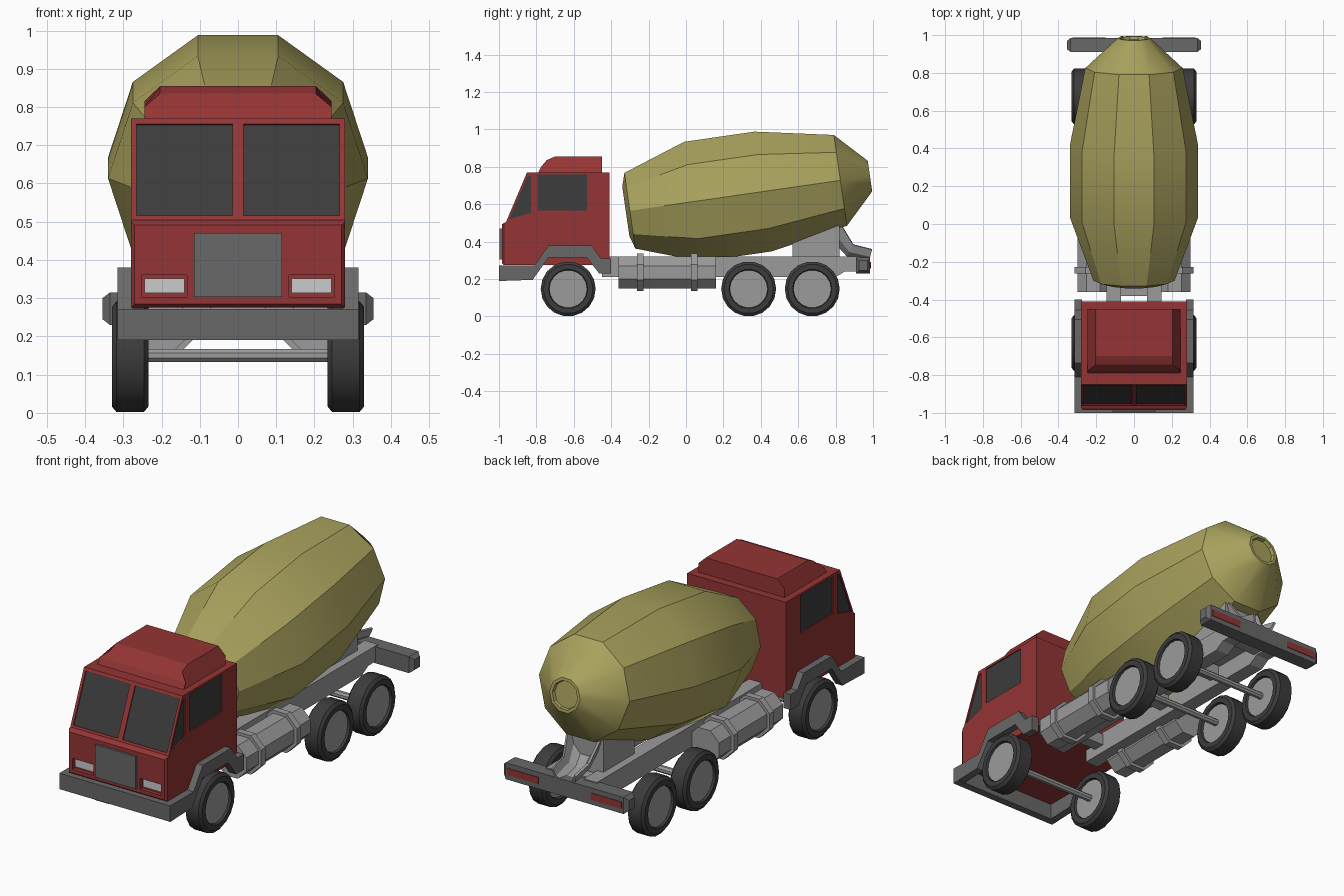
import bpy, bmesh
from math import sin, cos, pi, radians
from mathutils import Vector, Matrix

if "Cube" in bpy.data.objects:
    bpy.data.objects.remove(bpy.data.objects["Cube"])


def material(name, rgb):
    m = bpy.data.materials.new(name)
    m.diffuse_color = (*rgb, 1)
    m.use_nodes = True
    m.node_tree.nodes["Principled BSDF"].inputs["Base Color"].default_value = m.diffuse_color
    return m


RED = material("red", (0.30, 0.035, 0.035))
OLIVE = material("olive", (0.40, 0.36, 0.11))
BLACK = material("black", (0.045, 0.045, 0.045))
DARK = material("dark_grey", (0.14, 0.14, 0.14))
GREY = material("grey", (0.33, 0.33, 0.33))
LIGHT = material("light", (0.6, 0.6, 0.6))


def finish(name, bm, mat=GREY, mirror=False, smooth=None):
    bmesh.ops.recalc_face_normals(bm, faces=bm.faces)
    me = bpy.data.meshes.new(name)
    bm.to_mesh(me)
    bm.free()
    ob = bpy.data.objects.new(name, me)
    bpy.context.collection.objects.link(ob)
    me.materials.append(mat)
    if mirror:
        ob.modifiers.new("mirror", 'MIRROR').use_mirror_merge = False
    if smooth:
        bpy.ops.object.select_all(action='DESELECT')
        bpy.context.view_layer.objects.active = ob
        ob.select_set(True)
        bpy.ops.object.shade_smooth_by_angle(angle=radians(smooth))
    return ob


def prism_bm(profile, x0, x1):
    """Extrude a (y, z) outline from x0 to x1."""
    bm = bmesh.new()
    a = [bm.verts.new((x0, y, z)) for y, z in profile]
    b = [bm.verts.new((x1, y, z)) for y, z in profile]
    n = len(a)
    bm.faces.new(a)
    bm.faces.new(b[::-1])
    for i in range(n):
        j = (i + 1) % n
        bm.faces.new((a[i], b[i], b[j], a[j]))
    bmesh.ops.recalc_face_normals(bm, faces=bm.faces)
    return bm


def prism(name, profile, x0, x1, mat=GREY, mirror=False):
    return finish(name, prism_bm(profile, x0, x1), mat, mirror)


def rect(y0, y1, z0, z1):
    return [(y0, z0), (y1, z0), (y1, z1), (y0, z1)]


def lathe(name, profile, n, mat, matrix, phase=0.5, mirror=False, smooth=30, closed=False):
    """Revolve (t, r) stations about the local y axis."""
    bm = bmesh.new()
    rings = []
    for t, r in profile:
        angles = [2 * pi * (k + phase) / n for k in range(n)]
        rings.append([bm.verts.new((r * sin(a), t, r * cos(a))) for a in angles])
    pairs = list(zip(rings, rings[1:])) + ([(rings[-1], rings[0])] if closed else [])
    for p, q in pairs:
        for k in range(n):
            j = (k + 1) % n
            bm.faces.new((p[k], p[j], q[j], q[k]))
    if not closed:
        bm.faces.new(rings[0])
        bm.faces.new(rings[-1])
    bm.transform(matrix)
    return finish(name, bm, mat, mirror, smooth)


# cab shell with a raised, chamfered lower front
bm = prism_bm([(-0.973, 0.275), (-0.41, 0.275), (-0.41, 0.77), (-0.85, 0.77), (-0.962, 0.505),
               (-0.973, 0.5)], -0.28, 0.28)
front = max((f for f in bm.faces if f.normal.y < -0.99), key=lambda f: f.calc_area())
bmesh.ops.inset_region(bm, faces=[front], thickness=0.013, depth=0.012)
cab = finish("cab", bm, RED)


# recessed panes: each cuts the cab and sits at the bottom of the recess
def recess(name, cut, pane, cx, px, mat):
    c = prism(name + "_cutter", cut, *cx, mat=RED, mirror=True)
    c.hide_render = True
    c.display_type = 'WIRE'
    m = cab.modifiers.new(name, 'BOOLEAN')
    m.object = c
    m.solver = 'EXACT'
    prism(name, pane, *px, mat=mat, mirror=True)


base, up = Vector((-0.962, 0.505)), Vector((0.112, 0.265)).normalized()
out = Vector((-up.y, up.x))


def slope(d0, d1):
    return [tuple(base + up * t + out * d) for t, d in ((0.012, d0), (0.272, d0), (0.272, d1), (0.012, d1))]


recess("windscreen", slope(-0.008, 0.03), slope(-0.015, -0.006), (0.014, 0.266), (0.014, 0.266), BLACK)
door = rect(-0.795, -0.53, 0.565, 0.758)
recess("side_window", door, door, (0.272, 0.30), (0.265, 0.274), BLACK)
quarter = [(-0.945, 0.52), (-0.83, 0.553), (-0.83, 0.755), (-0.85, 0.745)]
recess("quarter_window", quarter, quarter, (0.272, 0.30), (0.265, 0.274), BLACK)
recess("headlight", rect(-1.02, -0.965, 0.303, 0.36), rect(-0.972, -0.96, 0.313, 0.352),
       (0.133, 0.252), (0.14, 0.245), LIGHT)
prism("grille", rect(-0.996, -0.97, 0.303, 0.47), -0.115, 0.115, DARK)

# roof fairing: chamfered front and upper sides
bm = prism_bm([(-0.79, 0.77), (-0.45, 0.77), (-0.45, 0.815), (-0.45, 0.855), (-0.70, 0.855),
               (-0.745, 0.835), (-0.775, 0.80)], -0.245, 0.245)
for v in bm.verts:
    if v.co.z > 0.82:
        v.co.x *= 0.83
finish("roof_fairing", bm, RED)

# front bumper and wheel-arch fenders
prism("front_bumper", rect(-1.0, -0.96, 0.19, 0.272), -0.315, 0.315, DARK)
prism("fender", [(-1.0, 0.19), (-0.82, 0.195), (-0.735, 0.315), (-0.53, 0.315), (-0.465, 0.23), (-0.40, 0.23),
                 (-0.40, 0.31), (-0.455, 0.31), (-0.505, 0.38), (-0.735, 0.38), (-0.81, 0.272), (-1.0, 0.272)],
      0.275, 0.315, DARK, True)

# wheels and axles
for label, y in (("front", -0.63), ("middle", 0.335), ("rear", 0.675)):
    place = Matrix.Translation((0.282, y, 0.147)) @ Matrix.Rotation(-pi / 2, 4, 'Z')
    lathe(label + "_tyre", [(-0.035, 0.1), (-0.048, 0.105), (-0.048, 0.132), (-0.036, 0.147),
                            (0.036, 0.147), (0.048, 0.132), (0.048, 0.105), (0.035, 0.1)],
          18, BLACK, place, mirror=True, closed=True)
    lathe(label + "_rim", [(-0.037, 0.102), (0.037, 0.102)], 18, GREY, place, mirror=True)
    lathe(label + "_axle", [(-0.26, 0.018), (0.26, 0.018)], 8, GREY,
          Matrix.Translation((0, y, 0.15)) @ Matrix.Rotation(-pi / 2, 4, 'Z'))

# chassis rails and cross members
prism("chassis_rail", [(-0.45, 0.21), (0.80, 0.21), (0.85, 0.24), (0.93, 0.24), (0.93, 0.32), (-0.45, 0.32)],
      0.07, 0.145, GREY, True)
for i, y in enumerate((-0.38, 0.12, 0.5, 0.83)):
    prism(f"cross_member_{i}", rect(y, y + 0.06, 0.25, 0.31), -0.08, 0.08)

# side tanks with straps
for name, y0, y1, a in (("tank", -0.36, 0.16, 0.085), ("strap_a", -0.262, -0.228, 0.1), ("strap_b", 0.028, 0.062, 0.1)):
    lathe("side_" + name, [(y0, a / cos(pi / 8)), (y1, a / cos(pi / 8))], 8, GREY,
          Matrix.Translation((0.215, 0, 0.235)), mirror=True)

# drum: ten-sided, tilted, with an open rear mouth
lathe("mixing_drum", [(-0.022, 0.14), (0, 0.215), (0.34, 0.34), (0.72, 0.34), (1.137, 0.258), (1.297, 0.087),
                      (1.297, 0.072), (1.28, 0.068)], 10, OLIVE,
      Matrix.Translation((0, -0.30, 0.565)) @ Matrix.Rotation(radians(8.2), 4, 'X'))

# drum pedestal
prism("drum_pedestal", [(0.57, 0.30), (0.82, 0.30), (0.82, 0.51), (0.57, 0.44)], -0.105, 0.105)

# discharge chute: U-shaped trough along a bent path
bm = bmesh.new()
rows = []
for y, z, w, ny, nz in ((0.835, 0.485, 0.085, 0.75, 0.66), (0.895, 0.385, 0.065, 0.5, 0.86), (0.995, 0.36, 0.06, 0.26, 0.97)):
    rows.append([bm.verts.new((w * u, y - ny * w * d, z - nz * w * d))
                 for u, d in ((-1, 0), (-0.8, 0.6), (-0.35, 0.95), (0.35, 0.95), (0.8, 0.6), (1, 0))])
for p, q in zip(rows, rows[1:]):
    for k in range(5):
        bm.faces.new((p[k], p[k + 1], q[k + 1], q[k]))
chute = finish("discharge_chute", bm, GREY)
solid = chute.modifiers.new("thickness", 'SOLIDIFY')
solid.thickness = 0.012

# rear bumper with tapered ends, and tail lights
bm = prism_bm(rect(0.91, 0.985, 0.23, 0.315), -0.335, 0.335)
ends = [f for f in bm.faces if abs(f.normal.x) > 0.9]
bmesh.ops.inset_individual(bm, faces=ends, thickness=0.022, depth=0.02)
finish("rear_bumper", bm, DARK)
prism("tail_light", rect(0.98, 0.988, 0.255, 0.29), 0.15, 0.325, RED, True)
